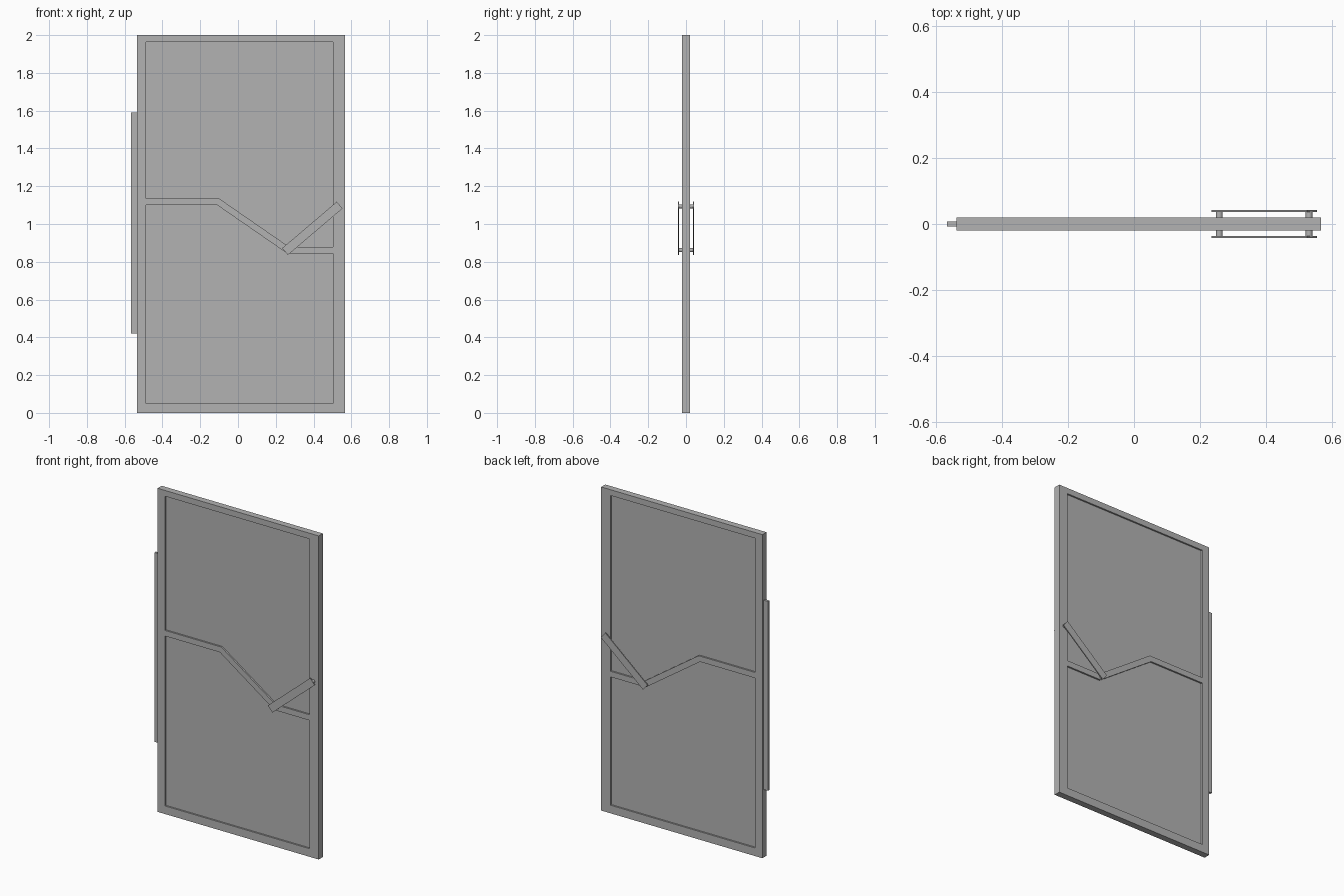
import bpy, math
from mathutils import Vector

cube = bpy.data.objects.get("Cube")
if cube:
    bpy.data.objects.remove(cube)

grey = bpy.data.materials.new("plain grey")
grey.use_nodes = True
colour = (0.45, 0.45, 0.45, 1)
grey.diffuse_color = colour
grey.node_tree.nodes["Principled BSDF"].inputs["Base Color"].default_value = colour

LEFT, RIGHT, TOP = -0.536, 0.566, 2.0
IN_LEFT, IN_RIGHT, IN_BOTTOM, IN_TOP = -0.486, 0.504, 0.05, 1.964
HALF = 0.02


def box(name, x0, x1, y0, y1, z0, z1):
    bpy.ops.mesh.primitive_cube_add(size=1)
    ob = bpy.context.object
    ob.name = name
    ob.location = ((x0 + x1) / 2, (y0 + y1) / 2, (z0 + z1) / 2)
    ob.scale = (x1 - x0, y1 - y0, z1 - z0)
    ob.data.materials.append(grey)
    return ob


def slab_with_openings(name, outlines, half):
    """Extrude a flat outline with holes and stand it upright."""
    curve = bpy.data.curves.new(name, 'CURVE')
    curve.dimensions = '2D'
    curve.fill_mode = 'BOTH'
    curve.extrude = half
    for points in outlines:
        spline = curve.splines.new('POLY')
        spline.points.add(len(points) - 1)
        for p, (x, z) in zip(spline.points, points):
            p.co = (x, z, 0, 1)
        spline.use_cyclic_u = True
        spline.use_smooth = False
    ob = bpy.data.objects.new(name, curve)
    bpy.context.collection.objects.link(ob)
    ob.rotation_euler.x = math.radians(90)
    bpy.ops.object.select_all(action='DESELECT')
    ob.select_set(True)
    bpy.context.view_layer.objects.active = ob
    bpy.ops.object.convert(target='MESH')
    ob = bpy.context.object
    ob.data.materials.clear()
    ob.data.materials.append(grey)
    return ob


# Door frame with a zigzag rail splitting it into two openings
rail_top = [(IN_LEFT, 1.135), (-0.1, 1.135), (0.272, 0.878), (IN_RIGHT, 0.878)]
rail_bottom = [(IN_LEFT, 1.1), (-0.11, 1.1), (0.262, 0.843), (IN_RIGHT, 0.843)]
outer = [(LEFT, 0), (RIGHT, 0), (RIGHT, TOP), (LEFT, TOP)]
upper = rail_top + [(IN_RIGHT, IN_TOP), (IN_LEFT, IN_TOP)]
lower = rail_bottom + [(IN_RIGHT, IN_BOTTOM), (IN_LEFT, IN_BOTTOM)]
slab_with_openings("door_frame", [outer, upper, lower], HALF)

# Recessed panel, tucked into the frame
box("door_panel", IN_LEFT - 0.01, IN_RIGHT + 0.01, -0.01, 0.01,
    IN_BOTTOM - 0.01, IN_TOP + 0.01)

# Hinge strip on the right-hand edge
box("hinge_strip", -0.566, LEFT, -0.0075, 0.0075, 0.42, 1.59)

# Slanted pull handles with round posts, one on each face
low, high = Vector((0.249, 0, 0.854)), Vector((0.538, 0, 1.1))
axis = high - low
for side, label in ((-1, "front"), (1, "back")):
    bar = box(label + "_handle_bar", 0, axis.length, 0, 0.006, 0, 0.047)
    bar.location = (low + high) / 2 + Vector((0, side * 0.039, 0))
    bar.rotation_euler.y = -math.atan2(axis.z, axis.x)
    for t, end in ((0.03, "lower"), (0.97, "upper")):
        bpy.ops.mesh.primitive_cylinder_add(vertices=24, radius=0.0105, depth=0.022)
        post = bpy.context.object
        post.name = f"{label}_{end}_handle_post"
        post.location = low + axis * t + Vector((0, side * 0.027, 0))
        post.rotation_euler.x = math.radians(90)
        post.data.materials.append(grey)
        bpy.ops.object.shade_smooth_by_angle()
